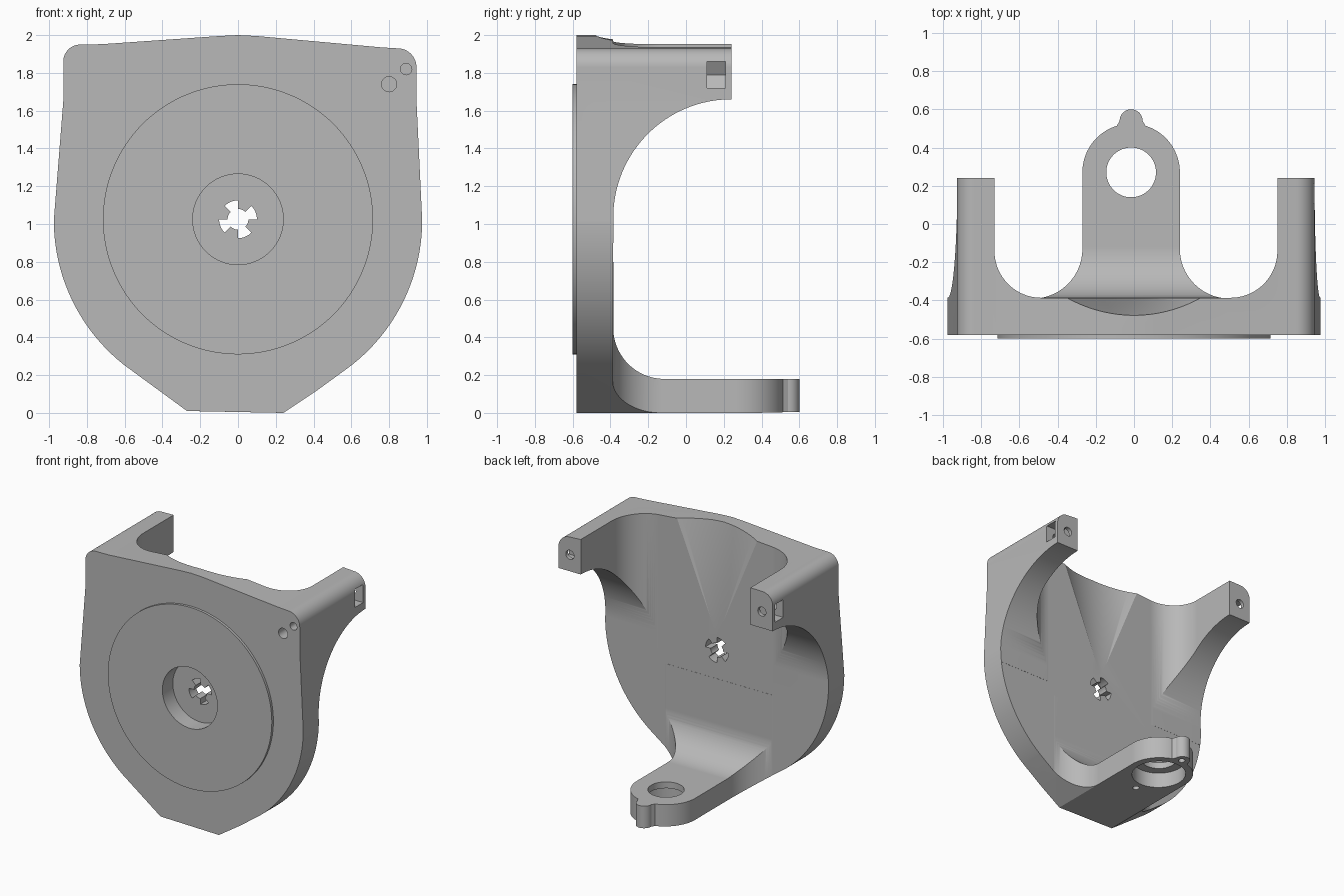
import bpy, bmesh
from math import cos, sin, radians, sqrt
from mathutils import Vector

default = bpy.data.objects.get("Cube")
if default:
    bpy.data.objects.remove(default, do_unlink=True)

grey = bpy.data.materials.new("plain grey")
grey.use_nodes = True
grey.diffuse_color = (0.48, 0.48, 0.48, 1)
grey.node_tree.nodes["Principled BSDF"].inputs["Base Color"].default_value = grey.diffuse_color


def arc(cx, cy, r, a, b, n=24):
    angles = [radians(a + (b - a) * i / n) for i in range(n + 1)]
    return [(cx + r * cos(t), cy + r * sin(t)) for t in angles]


def circle(cx, cy, r, n=64):
    return arc(cx, cy, r, 0, 360, n)[:-1]


def prism(name, outline, axis, lo, hi):
    """Extrude a 2D outline along an axis between two positions."""
    def place(p, d):
        return {"x": (d, p[0], p[1]), "y": (p[0], d, p[1]), "z": (p[0], p[1], d)}[axis]
    bm = bmesh.new()
    face = bm.faces.new([bm.verts.new(place(p, lo)) for p in outline])
    ext = bmesh.ops.extrude_face_region(bm, geom=[face])
    shift = Vector(place((0, 0), hi - lo))
    bmesh.ops.translate(bm, vec=shift, verts=[v for v in ext["geom"] if isinstance(v, bmesh.types.BMVert)])
    return finish(name, bm)


def finish(name, bm):
    bmesh.ops.recalc_face_normals(bm, faces=bm.faces)
    mesh = bpy.data.meshes.new(name)
    bm.to_mesh(mesh)
    bm.free()
    mesh.materials.append(grey)
    obj = bpy.data.objects.new(name, mesh)
    bpy.context.collection.objects.link(obj)
    return obj


def combine(target, tool, operation="DIFFERENCE"):
    """Apply a boolean and discard the tool."""
    mod = target.modifiers.new("cut", "BOOLEAN")
    mod.operation, mod.solver, mod.object = operation, "EXACT", tool
    bpy.context.view_layer.objects.active = target
    bpy.ops.object.modifier_apply(modifier=mod.name)
    bpy.data.objects.remove(tool, do_unlink=True)


# Body: front silhouette crossed with side silhouette
MID = 1.02
front = [(-0.27, 0.01), (0.24, 0.0), (0.42, 0.12)]
front += arc(0, MID, 0.975, -53, 0, 48)
front += [(0.945, 1.65)] + arc(0.845, 1.83, 0.1, 0, 90, 12)
front += [(0.76, 1.935), (0.1, 1.995), (0, 2.0), (-0.1, 1.995), (-0.72, 1.952)]
front += arc(-0.835, 1.86, 0.09, 90, 180, 12) + [(-0.925, 1.65)]
front += arc(0, MID, 0.975, 180, 232, 48)
body = prism("motor_bracket", front, "y", -0.58, 0.65)

BACK = -0.385
side = [(-0.8, -0.1), (0.8, -0.1), (0.8, 0.18)]
side += arc(-0.115, 0.45, 0.27, 270, 180)
side += arc(0.24, 1.035, 0.625, 180, 90, 48)
side += [(0.24, 2.1), (-0.8, 2.1)]
combine(body, prism("side_shape", side, "x", -1.2, 1.2), "INTERSECT")

# Space between the two upper arms
pocket = [(0.75, 0.8)] + arc(0.505, -0.141, 0.245, 0, -90)
pocket += arc(-0.485, -0.141, 0.245, 270, 180) + [(-0.73, 0.8)]
combine(body, prism("arm_gap", pocket, "z", 0.8, 2.1))

# Waste around the bottom lug, leaving its flared neck and nub
LX, LY = -0.015, 0.27
lug = [(-0.53, -0.5)] + arc(-0.53, -0.13, 0.26, -90, 0)
lug += arc(LX, LY, 0.255, 180, 107)
lug += arc(LX, LY + 0.27, 0.06, 180, 0)
lug += arc(LX, LY, 0.255, 73, 0)
lug += arc(0.5, -0.13, 0.26, 180, 270) + [(0.5, -0.5)]
waste = prism("lug_waste", [(-1.2, -0.386), (1.2, -0.386), (1.2, 0.8), (-1.2, 0.8)], "z", -0.1, 0.9)
combine(waste, prism("lug_shape", lug, "z", -0.3, 1.1))
combine(body, waste)

# Tapered scoop in the back of the plate, opening at the top
bm = bmesh.new()
rim = [bm.verts.new((x, 0.288 - sqrt(0.59 - x * x), 2.02)) for x in [i * 0.03 for i in range(-15, 16)]]
tip = bm.verts.new((0, -0.38, 1.1))
bm.faces.new(rim)
for a, b in zip(rim, rim[1:] + rim[:1]):
    bm.faces.new((a, b, tip))
combine(body, finish("scoop", bm))

# Raised front disc, its recess, and the toothed shaft hole
combine(body, prism("front_disc", circle(0, MID + 0.005, 0.715, 128), "y", -0.6, -0.5), "UNION")
combine(body, prism("recess", circle(0, MID + 0.005, 0.24), "y", -0.7, -0.47))
star = []
for k in range(4):
    star += arc(0, MID + 0.005, 0.1, 90 * k, 90 * k + 45, 8)
    star += arc(0, MID + 0.005, 0.055, 90 * k + 45, 90 * k + 90, 8)
combine(body, prism("shaft_hole", star, "y", -0.7, -0.2))

# Small blind holes in the upper corner of the front
for x, z, r in ((0.8, 1.74, 0.04), (0.89, 1.82, 0.03)):
    combine(body, prism("front_hole", circle(x, z, r, 32), "y", -0.7, -0.46))

# Bolt hole and nut slot in each arm
for s, x in ((1, 0.845), (-1, -0.83)):
    combine(body, prism("bolt_hole", circle(x, 1.79, 0.036, 32), "y", -0.1, 0.4))
    nut = [(x - s * 0.08, 1.79), (x - s * 0.04, 1.86), (x + s * 0.3, 1.86),
           (x + s * 0.3, 1.72), (x - s * 0.04, 1.72)]
    combine(body, prism("nut_slot", nut, "y", 0.11, 0.21))

# Lug bore, wider seat below, and two pin holes
combine(body, prism("lug_bore", circle(LX, LY, 0.13), "z", -0.2, 0.4))
combine(body, prism("lug_seat", circle(LX, LY, 0.2), "z", -0.2, 0.13))
for dy in (-0.265, 0.265):
    combine(body, prism("pin_hole", circle(LX, LY + dy, 0.025, 24), "z", -0.2, 0.1))

# Smooth curves with crisp edges
bpy.ops.object.select_all(action="DESELECT")
body.select_set(True)
bpy.context.view_layer.objects.active = body
bpy.ops.object.shade_smooth_by_angle(angle=radians(25))
weighted = body.modifiers.new("even shading", "WEIGHTED_NORMAL")
weighted.keep_sharp = True
